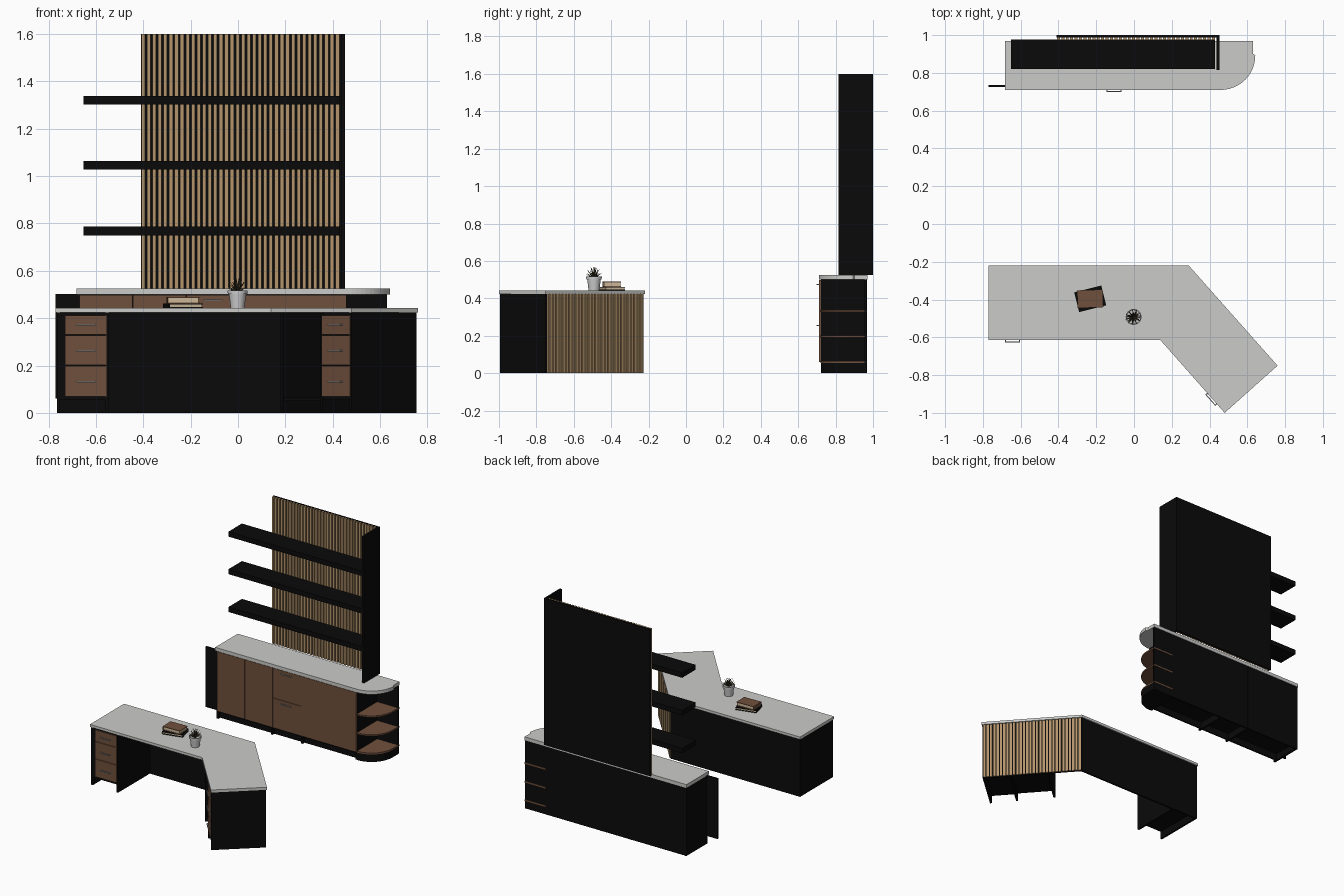
import bpy, bmesh, math, random
from mathutils import Matrix, Vector

cube = bpy.data.objects.get("Cube")
if cube:
    bpy.data.objects.remove(cube, do_unlink=True)


def material(name, rgb, rough=0.6):
    m = bpy.data.materials.new(name)
    m.use_nodes = True
    m.diffuse_color = (*rgb, 1)
    bsdf = next(n for n in m.node_tree.nodes if n.type == 'BSDF_PRINCIPLED')
    bsdf.inputs["Base Color"].default_value = (*rgb, 1)
    bsdf.inputs["Roughness"].default_value = rough
    return m


BLACK = material("black laminate", (0.003, 0.003, 0.003))
BROWN = material("brown wood", (0.16, 0.08, 0.045))
TAN = material("tan slat wood", (0.46, 0.3, 0.15))
STONE = material("pale grey stone", (0.6, 0.6, 0.59))
METAL = material("handle metal", (0.35, 0.35, 0.35))
POT = material("pot ceramic", (0.62, 0.62, 0.62))
LEAF = material("olive leaf", (0.06, 0.05, 0.02))
PAPER = material("book paper", (0.6, 0.48, 0.32))

HOME = Matrix.Identity(4)
# Angled wing: local x runs along its outer edge, local y points outward
WING = Matrix.Translation((0.29, -0.22, 0)) @ Matrix.Rotation(math.atan2(-0.53, 0.47), 4, 'Z')


def finish(name, bm, mat, frame=HOME):
    bmesh.ops.recalc_face_normals(bm, faces=bm.faces)
    me = bpy.data.meshes.new(name)
    bm.to_mesh(me)
    bm.free()
    me.materials.append(mat)
    ob = bpy.data.objects.new(name, me)
    ob.matrix_world = frame
    bpy.context.collection.objects.link(ob)
    return ob


def box(name, x, y, z, mat, frame=HOME):
    bm = bmesh.new()
    bmesh.ops.create_cube(bm, size=1)
    for v in bm.verts:
        v.co = [r[0] if c < 0 else r[1] for r, c in zip((x, y, z), v.co)]
    return finish(name, bm, mat, frame)


def prism(name, outline, z0, z1, mat):
    bm = bmesh.new()
    face = bm.faces.new([bm.verts.new((x, y, z0)) for x, y in outline])
    up = bmesh.ops.extrude_face_region(bm, geom=[face])["geom"]
    for v in up:
        if isinstance(v, bmesh.types.BMVert):
            v.co.z = z1
    return finish(name, bm, mat)


def slats(name, x0, x1, y, z, count, frame=HOME):
    pitch = (x1 - x0) / count
    ob = box(name, (x0 + pitch * 0.17, x0 + pitch * 0.83), y, z, TAN, frame)
    arr = ob.modifiers.new("repeat", 'ARRAY')
    arr.use_relative_offset = False
    arr.use_constant_offset = True
    arr.constant_offset_displace = (pitch, 0, 0)
    arr.count = count


def handle(name, x, y, z, frame=HOME):
    box(name + "_bar", (x - 0.04, x + 0.04), (y - 0.014, y - 0.009), (z - 0.003, z + 0.003), METAL, frame)
    for s in (-1, 1):
        c = x + s * 0.037
        box(name + "_post", (c - 0.003, c + 0.003), (y - 0.01, y), (z - 0.003, z + 0.003), METAL, frame)


def pedestal(name, x0, x1, d0, d1, front, back, frame):
    box(name + "_case", (x0, x1), (front + 0.008, back), (0.055, 0.424), BLACK, frame)
    for x in (x0, x1 - 0.014):
        box(name + "_side", (x, x + 0.014), (front + 0.004, back), (0, 0.424), BLACK, frame)
    for lo, hi, hz in ((0.07, 0.199, 0.132), (0.203, 0.327, 0.262), (0.331, 0.412, 0.372)):
        box(name + "_drawer", (d0, d1), (front, front + 0.012), (lo, hi), BROWN, frame)
        handle(name + "_handle", (d0 + d1) / 2, front, hz, frame)


# Desk
prism("desk_top", [(-0.77, -0.22), (0.29, -0.22), (0.76, -0.75), (0.48, -1.0),
                   (0.14, -0.615), (-0.77, -0.615)], 0.424, 0.443, STONE)
box("desk_back_panel", (-0.765, 0.285), (-0.242, -0.228), (0, 0.424), BLACK)
pedestal("left_pedestal", -0.765, -0.545, -0.73, -0.555, -0.613, -0.24, HOME)
pedestal("wing_pedestal", 0.505, 0.704, 0.52, 0.698, -0.374, -0.02, WING)
box("wing_end_panel", (0.69, 0.704), (-0.372, -0.005), (0, 0.424), BLACK, WING)
box("wing_back_panel", (0.002, 0.7), (-0.022, -0.012), (0, 0.424), BLACK, WING)
box("wing_floor", (0.24, 0.51), (-0.35, -0.02), (0.05, 0.064), BLACK, WING)
box("wing_divider", (0.24, 0.254), (-0.36, -0.02), (0, 0.424), BLACK, WING)
slats("wing_slats", 0.004, 0.7, (-0.013, -0.004), (0.002, 0.422), 30, WING)


# Sideboard
def rounded_end(x0, radius, cy, back, n=14):
    arc = [(0.46 + radius * math.sin(a), cy - radius * math.cos(a))
           for a in (i * math.pi / 2 / n for i in range(n + 1))]
    return [(x0, arc[0][1])] * (x0 < 0.46) + arc + [(0.63, cy + 0.01), (0.63, back), (x0, back)]


prism("sideboard_top", rounded_end(-0.682, 0.182, 0.892, 0.97), 0.5, 0.525, STONE)
box("sideboard_case", (-0.68, 0.46), (0.722, 0.965), (0.05, 0.5), BLACK)
box("sideboard_back", (-0.68, 0.63), (0.955, 0.966), (0, 0.5), BLACK)
for x in (-0.68, -0.24, 0.005, 0.446):
    box("sideboard_support", (x, x + 0.014), (0.724, 0.968), (0, 0.5), BLACK)
box("sideboard_plinth", (-0.68, 0.46), (0.745, 0.755), (0, 0.05), BLACK)
bay, gap = 0.226, 0.0015
for i, j in ((0, 1), (1, 2), (3, 5)):
    box("sideboard_door", (-0.67 + i * bay + gap, -0.67 + j * bay - gap), (0.712, 0.723),
        (0.06, 0.497), BROWN)
for lo, hi, hz in ((0.06, 0.277, 0.255), (0.28, 0.497, 0.475)):
    box("sideboard_drawer", (-0.67 + 2 * bay + gap, -0.67 + 3 * bay - gap), (0.712, 0.723),
        (lo, hi), BROWN)
    handle("sideboard_handle", -0.67 + 2.5 * bay, 0.712, hz)
box("open_door", (-0.77, -0.68), (0.724, 0.735), (0.06, 0.502), BLACK)

# Rounded open shelves at the sideboard's end
for z in (0.055, 0.19, 0.327):
    prism("corner_shelf", rounded_end(0.46, 0.17, 0.89, 0.969), z, z + 0.011, BROWN)
prism("corner_base", rounded_end(0.46, 0.169, 0.89, 0.966), 0, 0.055, BLACK)

# Wall unit
box("wall_backboard", (-0.41, 0.45), (0.988, 1.0), (0.525, 1.6), BLACK)
slats("wall_slats", -0.412, 0.432, (0.974, 0.989), (0.526, 1.599), 36)
box("wall_side_panel", (0.436, 0.452), (0.815, 1.0), (0.525, 1.6), BLACK)
for z in (0.75, 1.027, 1.302):
    box("wall_shelf", (-0.652, 0.43), (0.82, 0.976), (z, z + 0.036), BLACK)


# Books
def book(name, w, d, z0, z1, angle, mat):
    frame = Matrix.Translation((-0.232, -0.396, 0)) @ Matrix.Rotation(math.radians(angle), 4, 'Z')
    for lo, hi in ((z0, z0 + 0.005), (z1 - 0.005, z1)):
        box(name + "_cover", (-w, w), (-d, d), (lo, hi), mat, frame)
    box(name + "_spine", (-w, -w + 0.004), (-d, d), (z0, z1), mat, frame)
    box(name + "_pages", (-w + 0.004, w - 0.004), (-d + 0.003, d - 0.003), (z0 + 0.004, z1 - 0.004), PAPER, frame)


book("lower_book", 0.074, 0.054, 0.443, 0.462, 14, BLACK)
book("upper_book", 0.068, 0.047, 0.462, 0.49, 2, BROWN)


# Potted plant
def lathe(name, profile, mat, frame, seg=24):
    bm = bmesh.new()
    verts = [bm.verts.new((r, 0, z)) for r, z in profile]
    edges = [bm.edges.new(p) for p in zip(verts, verts[1:])]
    bmesh.ops.spin(bm, geom=verts + edges, cent=(0, 0, 0), axis=(0, 0, 1),
                   angle=math.tau, steps=seg)
    bmesh.ops.remove_doubles(bm, verts=bm.verts, dist=0.0001)
    ob = finish(name, bm, mat, frame)
    for p in ob.data.polygons:
        p.use_smooth = True
    ob.data.set_sharp_from_angle(angle=math.radians(35))
    return ob


SPOT = Matrix.Translation((-0.002, -0.492, 0.443))
lathe("pot", [(0, 0), (0.029, 0), (0.036, 0.058), (0.041, 0.058), (0.042, 0.074),
              (0.037, 0.074), (0.036, 0.062), (0, 0.062)], POT, SPOT)
random.seed(4)
bm = bmesh.new()
for ring, (count, tilt, length) in enumerate(((11, 58, 0.05), (9, 35, 0.058), (6, 12, 0.064))):
    for i in range(count):
        turn = math.tau * (i + ring * 0.4) / count
        m = (Matrix.Translation((0, 0, 0.062)) @ Matrix.Rotation(turn, 4, 'Z')
             @ Matrix.Rotation(math.radians(tilt + random.uniform(-6, 6)), 4, 'Y')
             @ Matrix.Translation((0, 0, length / 2)) @ Matrix.Diagonal((0.5, 1, 1, 1)))
        bmesh.ops.create_cone(bm, cap_ends=True, segments=6, radius1=0.006, radius2=0.0008,
                              depth=length, matrix=m)
finish("plant_leaves", bm, LEAF, SPOT)
